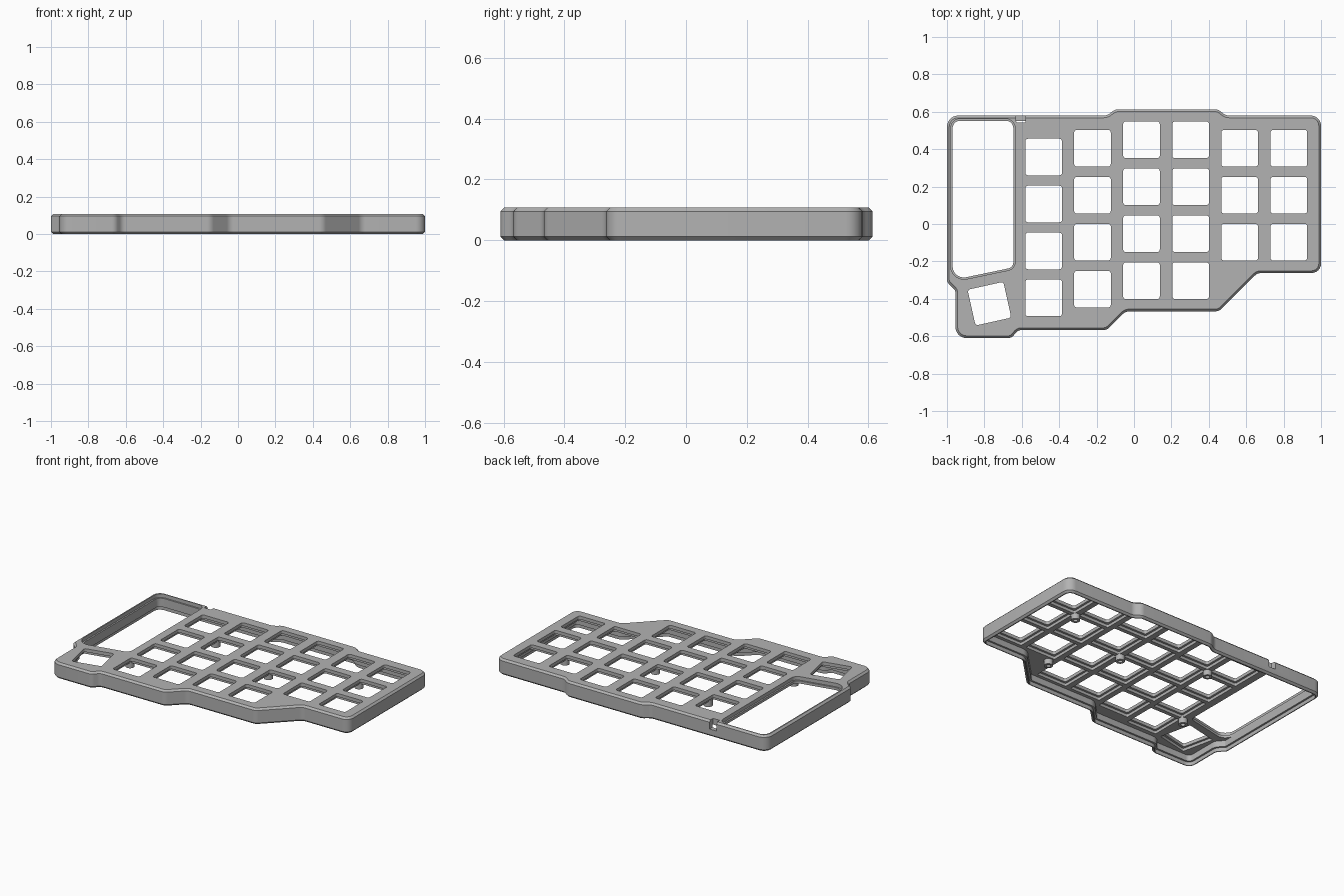
import bpy, bmesh, math
from mathutils import Vector, Matrix

HEIGHT = 0.107
CHAMFER = 0.012

old = bpy.data.objects.get("Cube")
if old:
    bpy.data.objects.remove(old, do_unlink=True)

grey = bpy.data.materials.new("case grey")
grey.use_nodes = True
grey.diffuse_color = (0.45, 0.45, 0.45, 1)
grey.node_tree.nodes["Principled BSDF"].inputs["Base Color"].default_value = grey.diffuse_color


def rounded(points, inset=0.0, steps=6):
    """Counter-clockwise (x, y, radius) corners -> inset loop with arc corners."""
    n = len(points)
    loop = []
    for i in range(n):
        p0, p, p2 = (Vector(points[j % n][:2]) for j in (i - 1, i, i + 1))
        a, b = (p - p0).normalized(), (p2 - p).normalized()
        na, nb = Vector((-a.y, a.x)), Vector((-b.y, b.x))
        corner = p + (na + nb) * inset / (1 + na.dot(nb))
        turn = a.cross(b)
        side = 1 if turn > 0 else -1
        r = max(points[i][2] - side * inset, 0.004)
        angle = math.atan2(turn, a.dot(b))
        start = corner - a * r * math.tan(abs(angle) / 2)
        centre = start + na * r * side
        for k in range(steps + 1):
            spoke = Matrix.Rotation(angle * k / steps, 2) @ (start - centre)
            loop.append(centre + spoke)
    return loop


def circle(x, y, r, n=24):
    return [Vector((x + r * math.cos(math.tau * k / n), y + r * math.sin(math.tau * k / n)))
            for k in range(n)]


def loft(bm, layers):
    """Bridge (loop, z) layers and cap both ends."""
    rings = [[bm.verts.new((p.x, p.y, z)) for p in loop] for loop, z in layers]
    n = len(rings[0])
    for low, high in zip(rings, rings[1:]):
        for i in range(n):
            j = (i + 1) % n
            bm.faces.new((low[i], low[j], high[j], high[i]))
    bm.faces.new(rings[0][::-1])
    bm.faces.new(rings[-1])


def make(name, solids):
    bm = bmesh.new()
    for layers in solids:
        loft(bm, layers)
    bmesh.ops.recalc_face_normals(bm, faces=bm.faces)
    mesh = bpy.data.meshes.new(name)
    bm.to_mesh(mesh)
    bm.free()
    mesh.materials.append(grey)
    obj = bpy.data.objects.new(name, mesh)
    bpy.context.collection.objects.link(obj)
    return obj


def select(obj):
    bpy.ops.object.select_all(action='DESELECT')
    obj.select_set(True)
    bpy.context.view_layer.objects.active = obj


def cut(target, name, solids):
    cutter = make(name, solids)
    cutter.hide_render = True
    mod = target.modifiers.new(name, 'BOOLEAN')
    mod.operation, mod.solver, mod.object = 'DIFFERENCE', 'EXACT', cutter
    select(target)
    bpy.ops.object.modifier_apply(modifier=mod.name)
    bpy.data.objects.remove(cutter, do_unlink=True)


def square(x, y, size, r, turn=0.0):
    h = size / 2
    spin = Matrix.Rotation(turn, 2)
    corners = [spin @ Vector(c) for c in ((-h, -h), (h, -h), (h, h), (-h, h))]
    return rounded([(x + c.x, y + c.y, r) for c in corners], steps=4)


# Stepped outer outline
outline = [
    (-0.955, -0.61, 0.06), (-0.655, -0.61, 0.04), (-0.62, -0.567, 0.04),
    (-0.145, -0.567, 0.05), (-0.045, -0.467, 0.05), (0.455, -0.467, 0.05),
    (0.66, -0.262, 0.05), (1.0, -0.262, 0.05), (1.0, 0.58, 0.055),
    (0.49, 0.58, 0.05), (0.45, 0.613, 0.05), (-0.10, 0.613, 0.05),
    (-0.145, 0.58, 0.05), (-1.0, 0.58, 0.06), (-1.0, -0.31, 0.03),
    (-0.955, -0.355, 0.03),
]
case = make("case_shell", [[
    (rounded(outline, CHAMFER), 0), (rounded(outline), CHAMFER),
    (rounded(outline), HEIGHT - CHAMFER), (rounded(outline, CHAMFER), HEIGHT),
]])

# Hollow underside: rebate for a base plate, then the main cavity
cut(case, "rebate", [[(rounded(outline, 0.018), -0.05), (rounded(outline, 0.018), 0.025)]])
cut(case, "cavity", [[(rounded(outline, 0.03), -0.05), (rounded(outline, 0.03), 0.066)]])

# Window beside the keys, with a narrow lower lip
window = [(-0.98, -0.312, 0.07), (-0.635, -0.24, 0.045),
          (-0.635, 0.562, 0.05), (-0.98, 0.562, 0.05)]
cut(case, "window_lip", [[(rounded(window, 0.01), -0.1), (rounded(window, 0.01), 0.09)]])
cut(case, "window_top", [[(rounded(window), 0.083), (rounded(window), 0.2)]])

# Key openings: (column x, top key y, number of keys)
PITCH = 0.251
columns = [(-0.483, 0.358, 4), (-0.222, 0.405, 4), (0.04, 0.45, 4),
           (0.303, 0.45, 4), (0.565, 0.405, 3), (0.828, 0.405, 3)]
keys = [(x, y - PITCH * i, 0.0) for x, y, count in columns for i in range(count)]
keys.append((-0.773, -0.426, math.radians(12.5)))
cut(case, "key_recesses", [[(square(x, y, 0.224, 0.008, t), z) for z in (0.05, 0.085)]
                           for x, y, t in keys])
cut(case, "key_holes", [[(square(x, y, 0.196, 0.014, t), z) for z in (0.04, 0.2)]
                        for x, y, t in keys])

# Cable notch in the back wall
notch = rounded([(-0.63, 0.543, 0.005), (-0.58, 0.543, 0.005),
                 (-0.58, 0.7, 0.005), (-0.63, 0.7, 0.005)], steps=2)
cut(case, "cable_notch", [[(notch, 0.05), (notch, 0.2)]])

# Screw bosses under the plate
spots = [(0.697, 0.28), (0.47, -0.245), (0.172, 0.075), (-0.353, 0.27), (-0.61, -0.267)]
bosses = make("screw_bosses", [[
    (circle(x, y, 0.028), 0.075), (circle(x, y, 0.028), 0.03),
    (circle(x, y, 0.014), 0.03), (circle(x, y, 0.014), 0.068),
] for x, y in spots])

for obj in (case, bosses):
    select(obj)
    bpy.ops.object.shade_smooth_by_angle(angle=math.radians(30))
